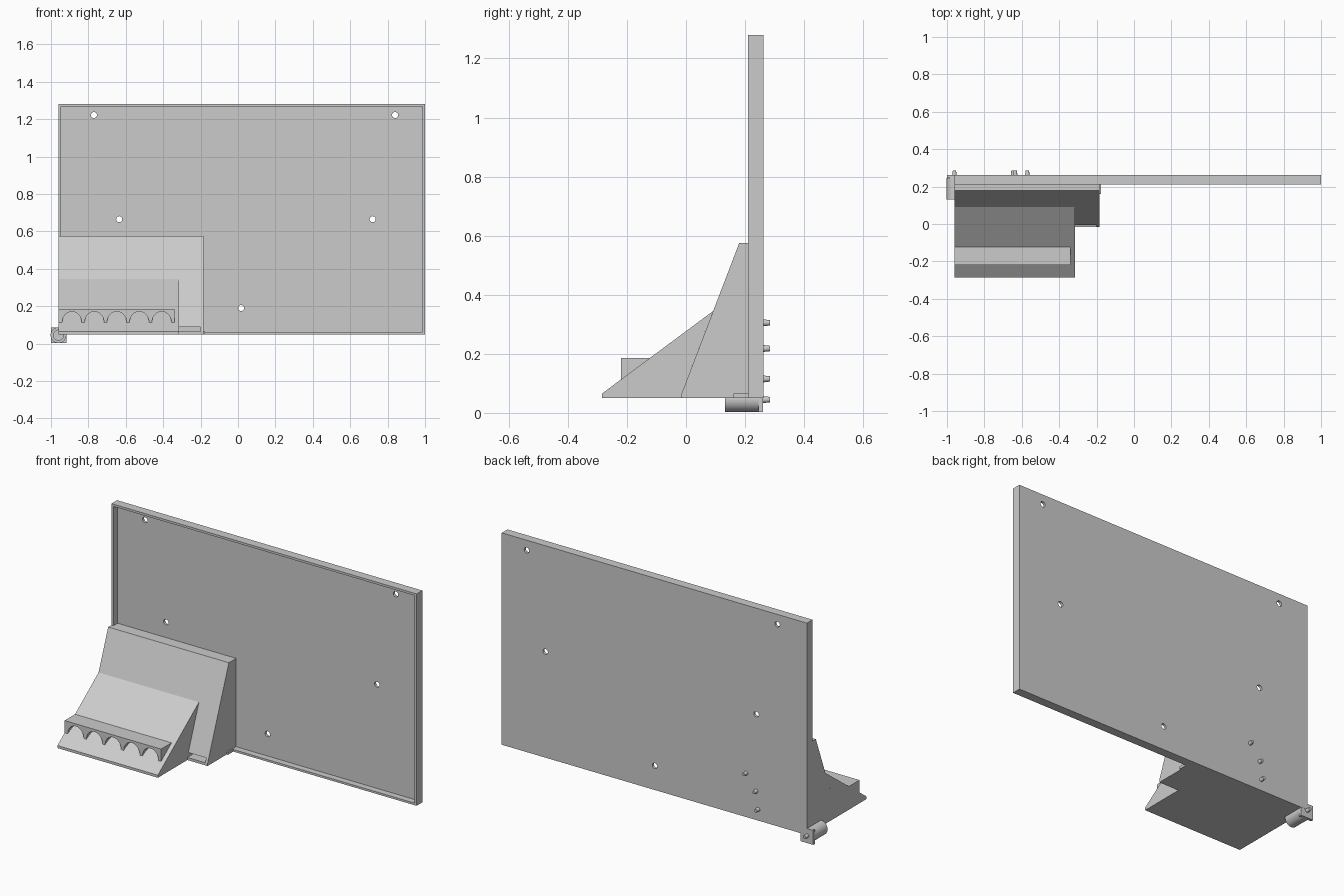
import bpy, bmesh, math
from mathutils import Matrix

if "Cube" in bpy.data.objects:
    bpy.data.objects.remove(bpy.data.objects["Cube"])


def finish(name, bm):
    bmesh.ops.recalc_face_normals(bm, faces=bm.faces)
    me = bpy.data.meshes.new(name)
    bm.to_mesh(me)
    bm.free()
    ob = bpy.data.objects.new(name, me)
    bpy.context.collection.objects.link(ob)
    return ob


def prism(name, pts, axis, a, b):
    """Extrude a 2D outline: (y, z) along x, or (x, z) along y."""
    bm = bmesh.new()
    vs = [bm.verts.new((a, p, q) if axis == 'x' else (p, a, q)) for p, q in pts]
    f = bm.faces.new(vs)
    g = bmesh.ops.extrude_face_region(bm, geom=[f])
    d = (b - a, 0, 0) if axis == 'x' else (0, b - a, 0)
    bmesh.ops.translate(bm, vec=d, verts=[v for v in g['geom'] if isinstance(v, bmesh.types.BMVert)])
    return finish(name, bm)


def box(name, x0, x1, y0, y1, z0, z1):
    return prism(name, [(x0, z0), (x1, z0), (x1, z1), (x0, z1)], 'y', y0, y1)


def rod(name, x, z, y0, y1, r0, r1, n=32):
    """Round bar along y, radius r0 at y0 and r1 at y1."""
    bm = bmesh.new()
    bmesh.ops.create_cone(bm, cap_ends=True, segments=n, radius1=r0, radius2=r1, depth=y1 - y0)
    bm.transform(Matrix.Translation((x, (y0 + y1) / 2, z)) @ Matrix.Rotation(-math.pi / 2, 4, 'X'))
    return finish(name, bm)


def cut(target, cutter):
    cutter.hide_render = True
    m = target.modifiers.new("cut", 'BOOLEAN')
    m.operation = 'DIFFERENCE'
    m.solver = 'EXACT'
    m.object = cutter
    bpy.context.view_layer.objects.active = target
    bpy.ops.object.modifier_apply(modifier=m.name)
    bpy.data.objects.remove(cutter)


def smooth(ob):
    bpy.ops.object.select_all(action='DESELECT')
    ob.select_set(True)
    bpy.context.view_layer.objects.active = ob
    bpy.ops.object.shade_smooth_by_angle(angle=math.radians(35))


# back panel: shallow tray with a thin rim and five screw holes
panel = box("back_panel", -0.96, 1.0, 0.21, 0.262, 0.05, 1.28)
cut(panel, box("recess", -0.947, 0.987, 0.15, 0.247, 0.062, 1.267))
for x, z in [(-0.77, 1.222), (0.84, 1.222), (-0.635, 0.665), (0.72, 0.665), (0.017, 0.19)]:
    cut(panel, rod("hole", x, z, 0.1, 0.4, 0.016, 0.016))
smooth(panel)

# steep rear wedge, with a slot at the foot of its exposed front
wedge = prism("rear_wedge", [(0.25, 0.05), (0.25, 0.575), (0.18, 0.575), (-0.015, 0.065), (-0.015, 0.05)],
              'x', -0.96, -0.185)
cut(wedge, box("slot", -0.315, -0.2, -0.1, 0.05, 0.065, 0.09))

# shallow front ramp
prism("front_ramp", [(-0.015, 0.05), (-0.015, 0.065), (0.092, 0.345), (-0.285, 0.065), (-0.285, 0.05)],
      'x', -0.96, -0.315)

# arched ledge resting on the ramp
pts = [(-0.96, 0.185), (-0.96, 0.113)]
for i in range(5):
    cx = -0.888 + 0.12 * i
    pts += [(cx - 0.052 * math.cos(math.pi * k / 16), 0.113 + 0.058 * math.sin(math.pi * k / 16))
            for k in range(17)]
pts += [(-0.34, 0.113), (-0.34, 0.185)]
smooth(prism("arched_ledge", pts, 'y', -0.22, -0.124))

# side tab
box("side_tab", -0.25, -0.177, 0.16, 0.21, 0.05, 0.065)

# corner socket: bored tube on a square plate
tube = rod("corner_tube", -0.96, 0.045, 0.132, 0.246, 0.042, 0.042, 48)
cut(tube, rod("bore", -0.96, 0.045, 0.1, 0.235, 0.027, 0.027, 48))
smooth(tube)
box("corner_plate", -1.0, -0.918, 0.245, 0.261, 0.003, 0.087)

# tapered pegs on the back
for i, (x, z) in enumerate([(-0.57, 0.305), (-0.635, 0.218), (-0.647, 0.115), (-0.96, 0.045)]):
    smooth(rod(f"back_peg_{i + 1}", x, z, 0.25, 0.285, 0.013, 0.009, 24))
